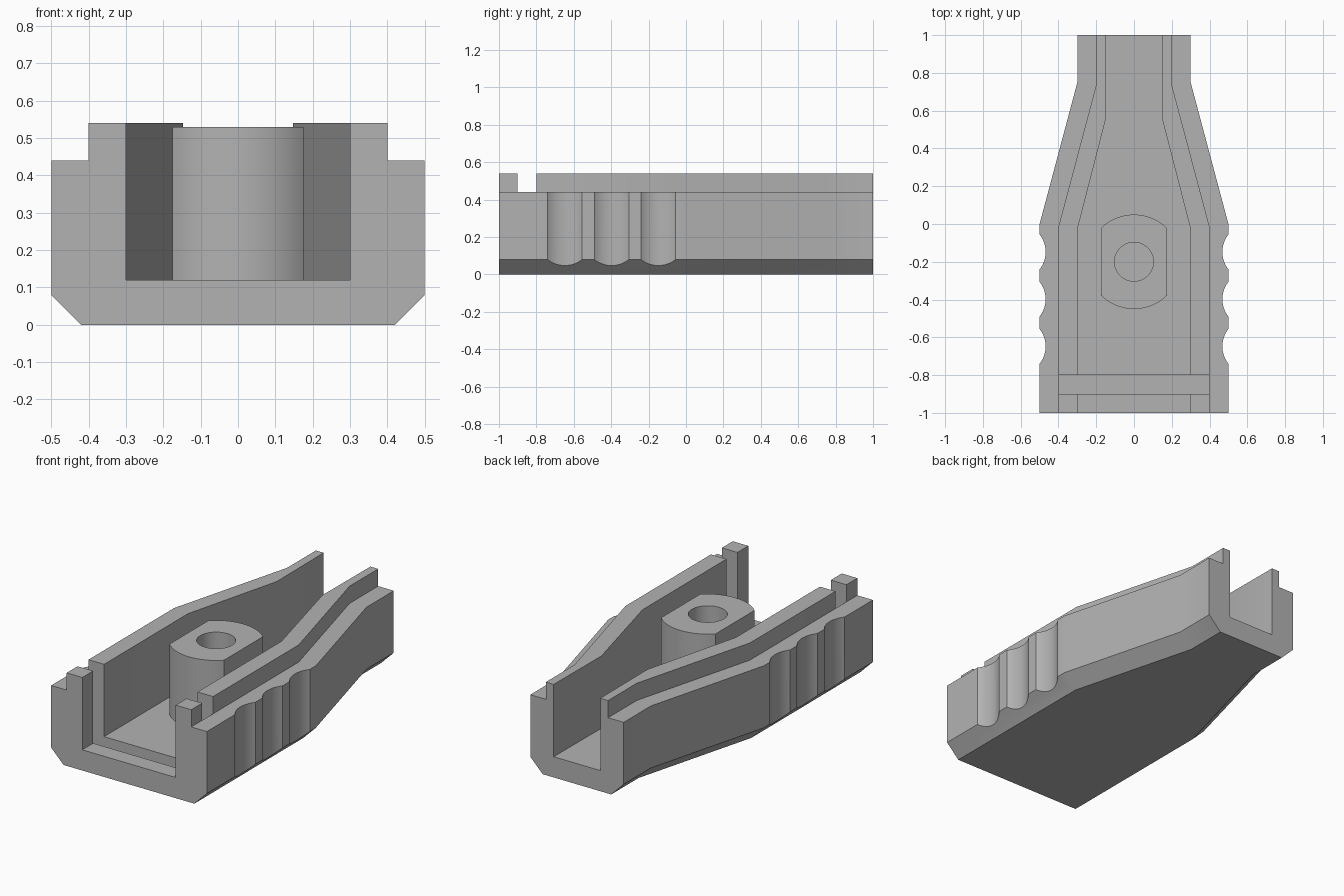
import bpy, bmesh, math
from mathutils import Matrix

cube = bpy.data.objects.get("Cube")
if cube:
    bpy.data.objects.remove(cube, do_unlink=True)

# Single grey plastic
grey = bpy.data.materials.new("grey plastic")
grey.use_nodes = True
colour = (0.45, 0.45, 0.45, 1)
grey.diffuse_color = colour
grey.node_tree.nodes["Principled BSDF"].inputs["Base Color"].default_value = colour


def make(name, bm):
    bmesh.ops.recalc_face_normals(bm, faces=bm.faces)
    mesh = bpy.data.meshes.new(name)
    bm.to_mesh(mesh)
    bm.free()
    mesh.materials.append(grey)
    obj = bpy.data.objects.new(name, mesh)
    bpy.context.collection.objects.link(obj)
    return obj


def box(name, size, centre):
    bm = bmesh.new()
    matrix = Matrix.Translation(centre) @ Matrix.Diagonal((*size, 1))
    bmesh.ops.create_cube(bm, size=1, matrix=matrix)
    return make(name, bm)


def cylinder(name, radius, low, high, x, y, sides=64):
    bm = bmesh.new()
    bmesh.ops.create_cone(bm, cap_ends=True, segments=sides, radius1=radius, radius2=radius,
                          depth=high - low, matrix=Matrix.Translation((x, y, (low + high) / 2)))
    return make(name, bm)


def activate(obj):
    bpy.ops.object.select_all(action='DESELECT')
    obj.select_set(True)
    bpy.context.view_layer.objects.active = obj


def cut(target, cutter):
    cutter.hide_render = True
    mod = target.modifiers.new("cut", 'BOOLEAN')
    mod.operation = 'DIFFERENCE'
    mod.solver = 'EXACT'
    mod.object = cutter
    activate(target)
    bpy.ops.object.modifier_apply(modifier=mod.name)
    bpy.data.objects.remove(cutter, do_unlink=True)


def smooth(obj):
    activate(obj)
    bpy.ops.object.shade_smooth_by_angle(angle=math.radians(25))


# Half-width paths along the length, as (y, x)
outer = [(-1, 0.5), (0, 0.5), (0.75, 0.3), (1, 0.3)]
foot = [(y, x - 0.08) for y, x in outer]
lip = [(-1, 0.4), (-0.015, 0.4), (0.737, 0.2), (1, 0.2)]
inner = [(-1, 0.3), (-0.03, 0.3), (0.565, 0.147), (1, 0.15)]

# Tray body: stepped channel section lofted along the tapering paths
half = [(foot, 0), (outer, 0.08), (outer, 0.44), (lip, 0.44),
        (lip, 0.54), (inner, 0.54), (inner, 0.12)]
section = [(p, z, 1) for p, z in half] + [(p, z, -1) for p, z in reversed(half)]
bm = bmesh.new()
rings = [[bm.verts.new((side * path[i][1], path[i][0], z)) for path, z, side in section]
         for i in range(len(outer))]
for a, b in zip(rings, rings[1:]):
    for i in range(len(a)):
        j = (i + 1) % len(a)
        bm.faces.new((a[i], a[j], b[j], b[i]))
bm.faces.new(rings[0])
bm.faces.new(rings[-1])
body = make("tray_body", bm)

# Slot for an end plate, cut into walls and floor
cut(body, box("slot_cutter", (0.8, 0.1, 0.8), (0, -0.85, 0.44)))

# Finger grips scooped from both sides
for side in (-1, 1):
    for y in (-0.148, -0.398, -0.648):
        cut(body, cylinder("grip_cutter", 0.15, -0.1, 0.7, side * 0.618, y, 96))
smooth(body)

# Screw post: round column with two flat sides
flat, radius = 0.175, 0.25
limit = math.acos(flat / radius)
steps = 24
angles = [limit + (math.pi - 2 * limit) * i / steps for i in range(steps + 1)]
angles += [a + math.pi for a in angles]
bm = bmesh.new()
base = bm.faces.new([bm.verts.new((radius * math.cos(a), radius * math.sin(a) - 0.2, 0.12))
                     for a in angles])
top = bmesh.ops.extrude_face_region(bm, geom=[base], use_keep_orig=True)["geom"]
bmesh.ops.translate(bm, vec=(0, 0, 0.41), verts=[v for v in top if isinstance(v, bmesh.types.BMVert)])
post = make("screw_post", bm)
cut(post, cylinder("hole_cutter", 0.103, 0, 0.7, 0, -0.2, 48))
smooth(post)
